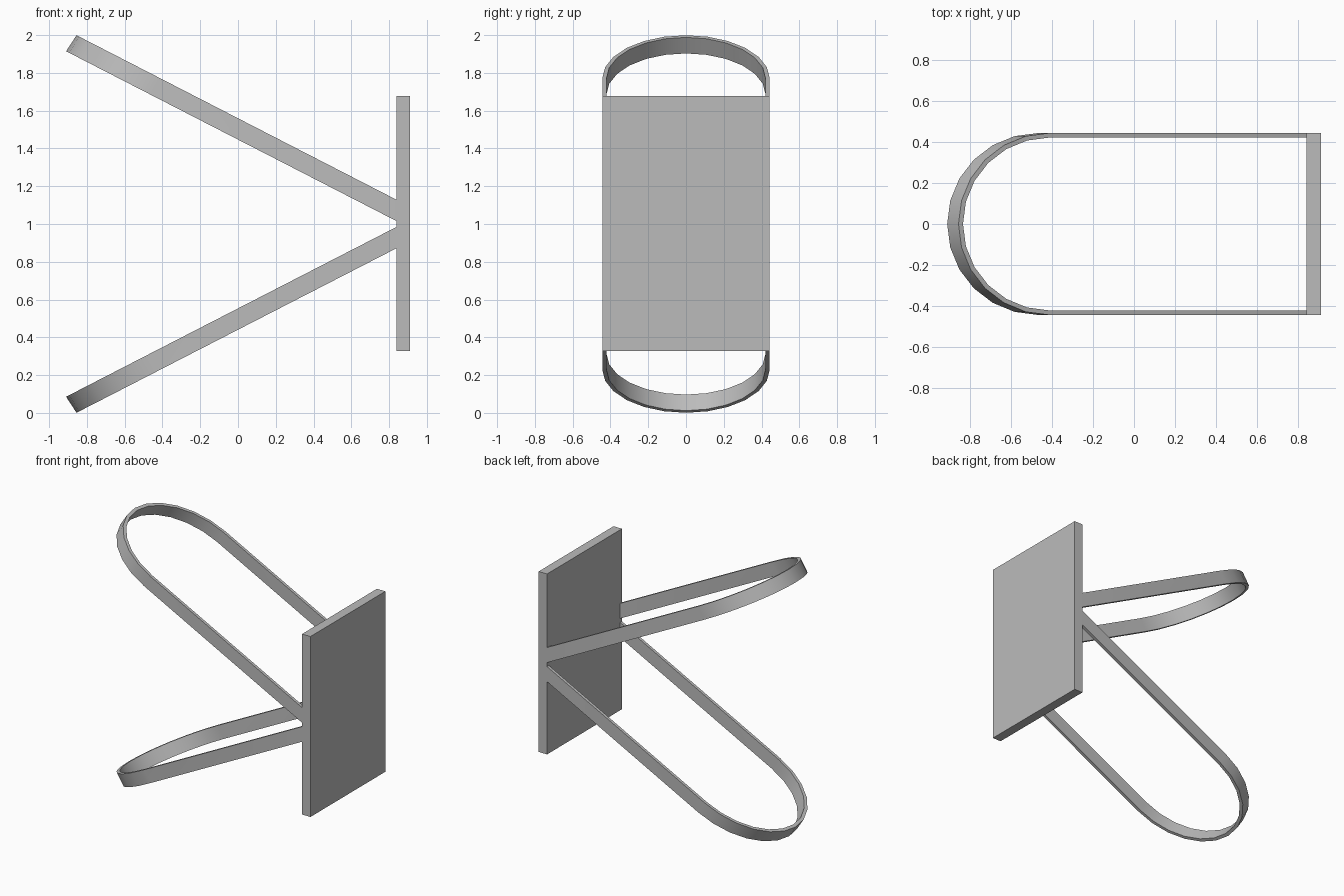
import bpy
import bmesh
from math import sin, cos, pi, radians

old = bpy.data.objects.get("Cube")
if old:
    bpy.data.objects.remove(old, do_unlink=True)

grey = bpy.data.materials.new("plain grey")
grey.use_nodes = True
colour = (0.5, 0.5, 0.5, 1)
grey.diffuse_color = colour
grey.node_tree.nodes["Principled BSDF"].inputs["Base Color"].default_value = colour

HALF = 0.443       # half the width of the plate and loops
WALL = 0.022       # thickness of the strap
SLOPE = 0.514      # rise of the strap per unit of x
PLATE_X = 0.84     # inner face of the plate
ROOT_X = 0.85      # strap ends just inside the plate
ARC_X = -0.467     # where the rounded end begins
STEPS = 12


def finish(name, bm):
    bmesh.ops.recalc_face_normals(bm, faces=bm.faces)
    mesh = bpy.data.meshes.new(name)
    bm.to_mesh(mesh)
    bm.free()
    mesh.materials.append(grey)
    obj = bpy.data.objects.new(name, mesh)
    bpy.context.collection.objects.link(obj)
    return obj


def u_path(radius):
    """Plan outline: straight leg, half circle, straight leg."""
    arc = [(ARC_X - radius * sin(pi * i / STEPS), radius * cos(pi * i / STEPS))
           for i in range(STEPS + 1)]
    return [(ROOT_X, radius)] + arc + [(ROOT_X, -radius)]


def strap_loop(name, side):
    """Sloping U-shaped strap; side is 1 for the upper one, -1 for the lower."""
    bm = bmesh.new()

    def rail(radius, far_edge):
        verts = []
        for x, y in u_path(radius):
            if far_edge and x < ROOT_X:
                x += 0.055
            z = 0.015 + (PLATE_X - x) * SLOPE + (0.113 if far_edge else 0)
            verts.append(bm.verts.new((x, y, 1 + side * z)))
        return verts

    rails = [rail(HALF, False), rail(HALF, True),
             rail(HALF - WALL, True), rail(HALF - WALL, False)]
    for k in range(4):
        a, b = rails[k], rails[(k + 1) % 4]
        for i in range(len(a) - 1):
            bm.faces.new((a[i], a[i + 1], b[i + 1], b[i]))
    for end in (0, -1):
        bm.faces.new([r[end] for r in rails])
    obj = finish(name, bm)
    bpy.ops.object.select_all(action="DESELECT")
    obj.select_set(True)
    bpy.context.view_layer.objects.active = obj
    bpy.ops.object.shade_smooth_by_angle(angle=radians(30))


# Upright plate
bm = bmesh.new()
bmesh.ops.create_cube(bm, size=1)
bmesh.ops.scale(bm, vec=(0.07, 2 * HALF, 1.35), verts=bm.verts)
bmesh.ops.translate(bm, vec=(PLATE_X + 0.035, 0, 1.003), verts=bm.verts)
finish("back_plate", bm)

# Two mirrored strap loops
strap_loop("upper_strap", 1)
strap_loop("lower_strap", -1)
